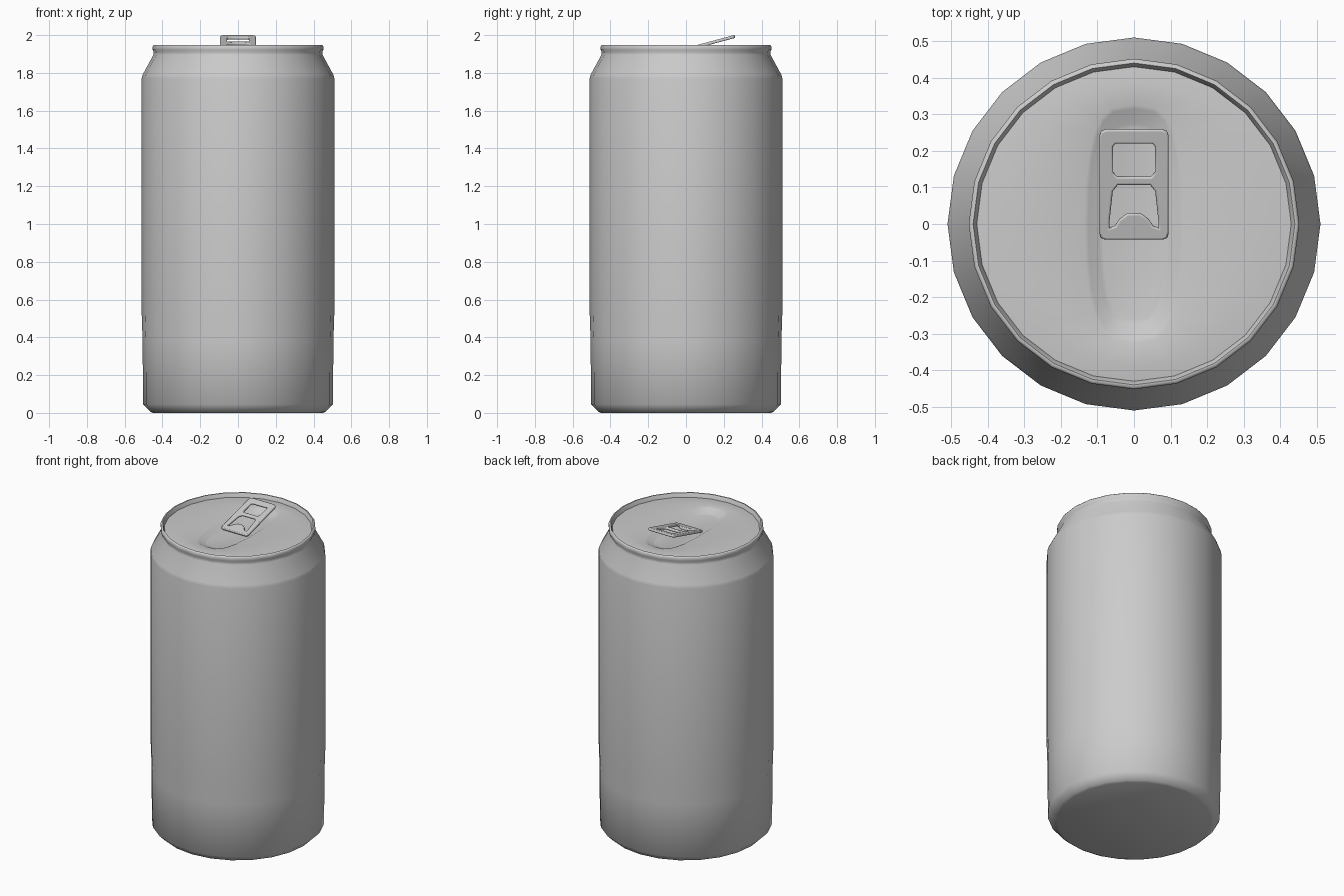
import bpy, bmesh, math

if "Cube" in bpy.data.objects:
    bpy.data.objects.remove(bpy.data.objects["Cube"])

SIDES = 24


def ring(rx, ry, z, px=1.0, py=1.0, cy=0.0):
    """Closed loop of points; exponents below 1 square the ellipse off."""
    pts = []
    for i in range(SIDES):
        a = 2 * math.pi * i / SIDES
        c, s = math.cos(a), math.sin(a)
        pts.append((rx * math.copysign(abs(c) ** px, c),
                    cy + ry * math.copysign(abs(s) ** py, s), z))
    return pts


def loft(name, rings, cap_start=False, cap_end=False):
    bm = bmesh.new()
    loops = [[bm.verts.new(p) for p in r] for r in rings]
    for a, b in zip(loops, loops[1:]):
        for i in range(SIDES):
            j = (i + 1) % SIDES
            bm.faces.new((a[i], a[j], b[j], b[i]))
    if cap_start:
        bm.faces.new(loops[0][::-1])
    if cap_end:
        bm.faces.new(loops[-1])
    mesh = bpy.data.meshes.new(name)
    bm.to_mesh(mesh)
    bm.free()
    ob = bpy.data.objects.new(name, mesh)
    bpy.context.collection.objects.link(ob)
    smooth(ob, 60)
    return ob


def smooth(ob, angle):
    bpy.ops.object.select_all(action='DESELECT')
    ob.select_set(True)
    bpy.context.view_layer.objects.active = ob
    bpy.ops.object.shade_smooth_by_angle(angle=math.radians(angle))


# Can body: chamfered base, straight wall, tapered neck and rolled rim
profile = [(0.45, 0.0), (0.465, 0.007), (0.503, 0.045), (0.505, 0.38),
           (0.51, 0.53), (0.51, 1.77), (0.505, 1.79), (0.448, 1.895),
           (0.446, 1.91), (0.452, 1.922), (0.452, 1.94), (0.447, 1.947),
           (0.440, 1.947), (0.436, 1.94), (0.430, 1.922)]
loft("can_body", [ring(r, r, z) for r, z in profile], cap_start=True)

# Lid panel with the long pressed recess around the mouth and tab
loft("lid", [
    ring(0.430, 0.430, 1.922),
    ring(0.37, 0.39, 1.927),
    ring(0.135, 0.325, 1.927, 0.6, 0.8),
    ring(0.125, 0.315, 1.923, 0.6, 0.8),
    ring(0.095, 0.275, 1.905, 0.6, 0.8),
    ring(0.085, 0.262, 1.902, 0.6, 0.8),
], cap_end=True)

# Pull tab: rounded plate with two finger openings, tilted up at the back
half = [(0.078, -0.002), (0.09, 0.003), (0.095, 0.018), (0.095, 0.29),
        (0.090, 0.304), (0.076, 0.310)]
upper = [(0.047, 0.176), (0.057, 0.188), (0.057, 0.262), (0.050, 0.270)]
lower = [(0.018, 0.072), (0.040, 0.055), (0.052, 0.036), (0.067, 0.031),
         (0.067, 0.048), (0.058, 0.135), (0.044, 0.153)]

curve = bpy.data.curves.new("pull_tab", 'CURVE')
curve.dimensions = '2D'
curve.fill_mode = 'BOTH'
curve.extrude = 0.003
curve.bevel_depth = 0.005
curve.bevel_resolution = 1
curve.offset = -0.005
for side in (half, upper, lower):
    outline = side + [(-x, y) for x, y in reversed(side)]
    spline = curve.splines.new('POLY')
    spline.points.add(len(outline) - 1)
    for p, (x, y) in zip(spline.points, outline):
        p.co = (x, y, 0, 1)
    spline.use_cyclic_u = True
tab = bpy.data.objects.new("pull_tab", curve)
bpy.context.collection.objects.link(tab)
tab.location = (0, -0.04, 1.913)
tab.rotation_euler = (math.radians(15), 0, 0)
bpy.ops.object.select_all(action='DESELECT')
tab.select_set(True)
bpy.context.view_layer.objects.active = tab
bpy.ops.object.convert(target='MESH')
smooth(bpy.context.view_layer.objects.active, 50)
